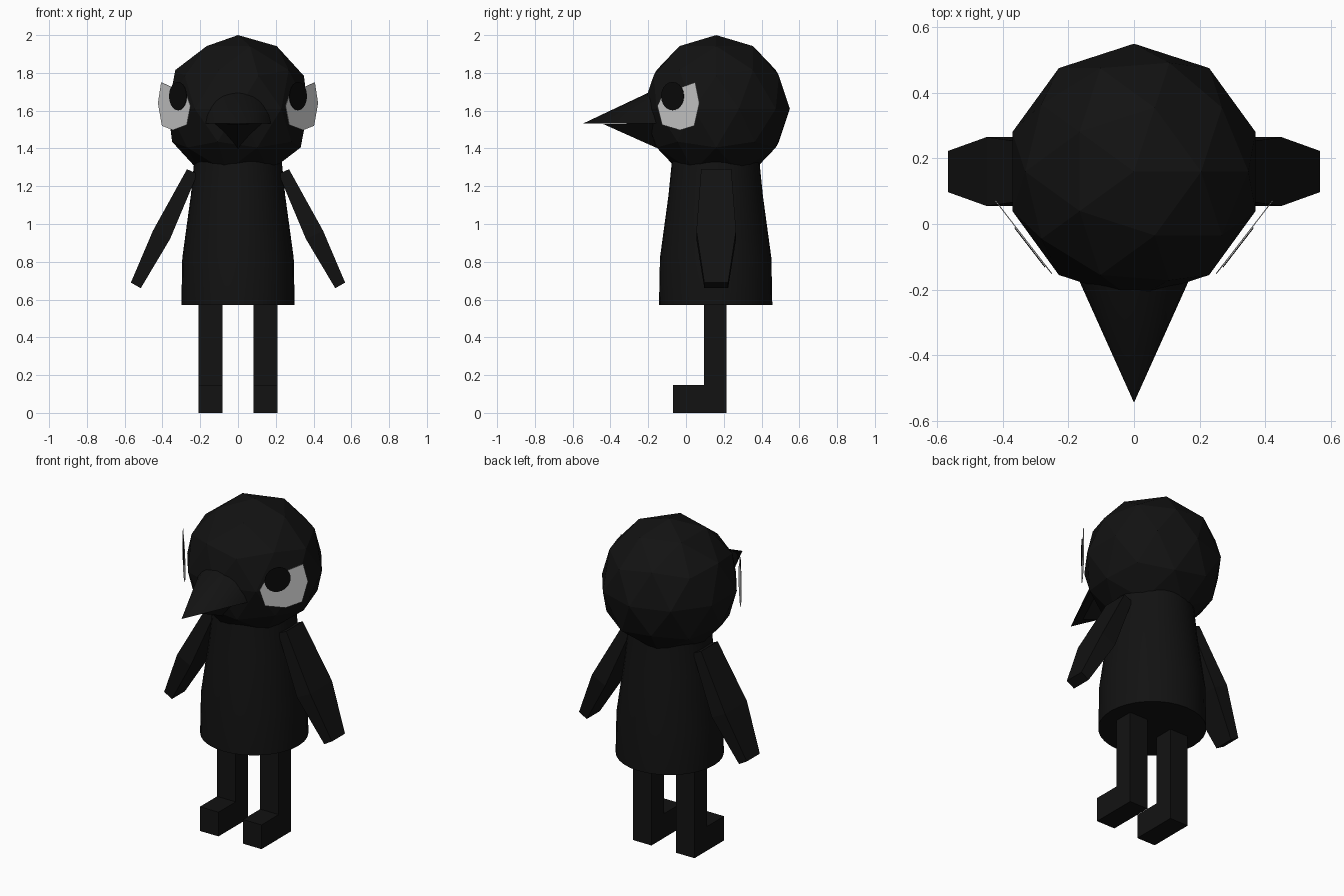
import bpy, bmesh, math
from mathutils import Vector

if "Cube" in bpy.data.objects:
    bpy.data.objects.remove(bpy.data.objects["Cube"])

CY = 0.157  # depth of the body axis


def material(name, c):
    m = bpy.data.materials.new(name)
    m.diffuse_color = (c, c, c, 1)
    m.use_nodes = True
    m.node_tree.nodes["Principled BSDF"].inputs["Base Color"].default_value = m.diffuse_color
    return m


BLACK = material("feather_black", 0.006)
PUPIL = material("pupil_black", 0.003)
WHITE = material("eye_white", 0.6)


def finish(name, bm, mat, smooth=False, normals=True):
    if normals:
        bmesh.ops.recalc_face_normals(bm, faces=bm.faces)
    me = bpy.data.meshes.new(name)
    bm.to_mesh(me)
    bm.free()
    me.materials.append(mat)
    ob = bpy.data.objects.new(name, me)
    bpy.context.collection.objects.link(ob)
    if smooth:
        bpy.context.view_layer.objects.active = ob
        ob.select_set(True)
        bpy.ops.object.shade_smooth_by_angle(angle=math.radians(35))
        ob.select_set(False)
    return ob


def loft(name, rings, mat, smooth=False):
    """Skin a list of equal-length closed rings and cap both ends."""
    bm = bmesh.new()
    vs = [[bm.verts.new(p) for p in r] for r in rings]
    n = len(vs[0])
    for a, b in zip(vs, vs[1:]):
        for i in range(n):
            j = (i + 1) % n
            bm.faces.new((a[i], a[j], b[j], b[i]))
    bm.faces.new(vs[0])
    bm.faces.new(vs[-1])
    return finish(name, bm, mat, smooth)


def pyramid(name, base, tip, mat, smooth=False):
    bm = bmesh.new()
    b = [bm.verts.new(p) for p in base]
    t = bm.verts.new(tip)
    for i in range(len(b)):
        bm.faces.new((b[i], b[(i + 1) % len(b)], t))
    bm.faces.new(b)
    return finish(name, bm, mat, smooth)


def plate(name, outline, s, offset, mat):
    """Thin upright plate beside the head; outline is given in (y, z)."""
    n = Vector((0.79 * s, -0.61, 0))
    bm = bmesh.new()
    pts = [Vector((s * (0.366 + 0.773 * y), y, z)) + n * offset for y, z in outline]
    f = bm.faces.new([bm.verts.new(p) for p in pts])
    r = bmesh.ops.extrude_face_region(bm, geom=[f], use_keep_orig=True)
    for v in r["geom"]:
        if isinstance(v, bmesh.types.BMVert):
            v.co += n * 0.003
    return finish(name, bm, mat)


# head: faceted ball
bm = bmesh.new()
bmesh.ops.create_icosphere(bm, subdivisions=2, radius=0.39)
bmesh.ops.translate(bm, verts=bm.verts, vec=(0, 0.16, 1.61))
finish("head", bm, BLACK)

# body: tapered round trunk
SEG = 32
profile = [(0.57, 0.30), (0.82, 0.295), (1.15, 0.25), (1.35, 0.23)]
loft("body", [[(r * math.cos(i * math.tau / SEG), CY + r * math.sin(i * math.tau / SEG), z)
               for i in range(SEG)] for z, r in profile], BLACK, True)

# upper beak: half cone with a flat underside
half = [math.pi * i / 12 for i in range(13)]
pyramid("upper_beak", [(0.2 * math.cos(a), -0.1, 1.532 + 0.21 * math.sin(a)) for a in half],
        (0, -0.545, 1.532), BLACK, True)

# lower beak: shorter keeled wedge
pyramid("lower_beak", [(0.16, -0.1, 1.532), (-0.16, -0.1, 1.532), (0, -0.1, 1.378)],
        (0, -0.44, 1.53), BLACK)

eye = [(0.05, 1.75), (0.072, 1.64), (0.045, 1.52), (-0.03, 1.497),
       (-0.125, 1.525), (-0.15, 1.625), (-0.12, 1.69)]
pupil = [(-0.068 + 0.06 * math.cos(i * math.tau / 20), 1.677 + 0.075 * math.sin(i * math.tau / 20))
         for i in range(20)]
# wing sections: outer and inner (x, z), then half depth
wing = [((0.27, 1.29), (0.215, 1.265), 0.08),
        ((0.45, 0.965), (0.36, 0.92), 0.105),
        ((0.567, 0.69), (0.515, 0.66), 0.063)]

for side, s in (("right", 1), ("left", -1)):
    # eyes
    plate(side + "_eye", eye, s, 0, WHITE)
    plate(side + "_pupil", pupil, s, 0.004, PUPIL)
    # wings
    loft(side + "_wing", [[(s * o[0], 0.16 - d, o[1]), (s * o[0], 0.16 + d, o[1]),
                           (s * i[0], 0.16 + d, i[1]), (s * i[0], 0.16 - d, i[1])]
                          for o, i, d in wing], BLACK)
    # leg and foot as one stepped profile extruded sideways
    step = [(0.215, 0), (0.215, 0.58), (0.095, 0.58), (0.095, 0.148), (-0.07, 0.148), (-0.07, 0)]
    loft(side + "_leg", [[(s * x, y, z) for y, z in step] for x in (0.083, 0.208)], BLACK)
